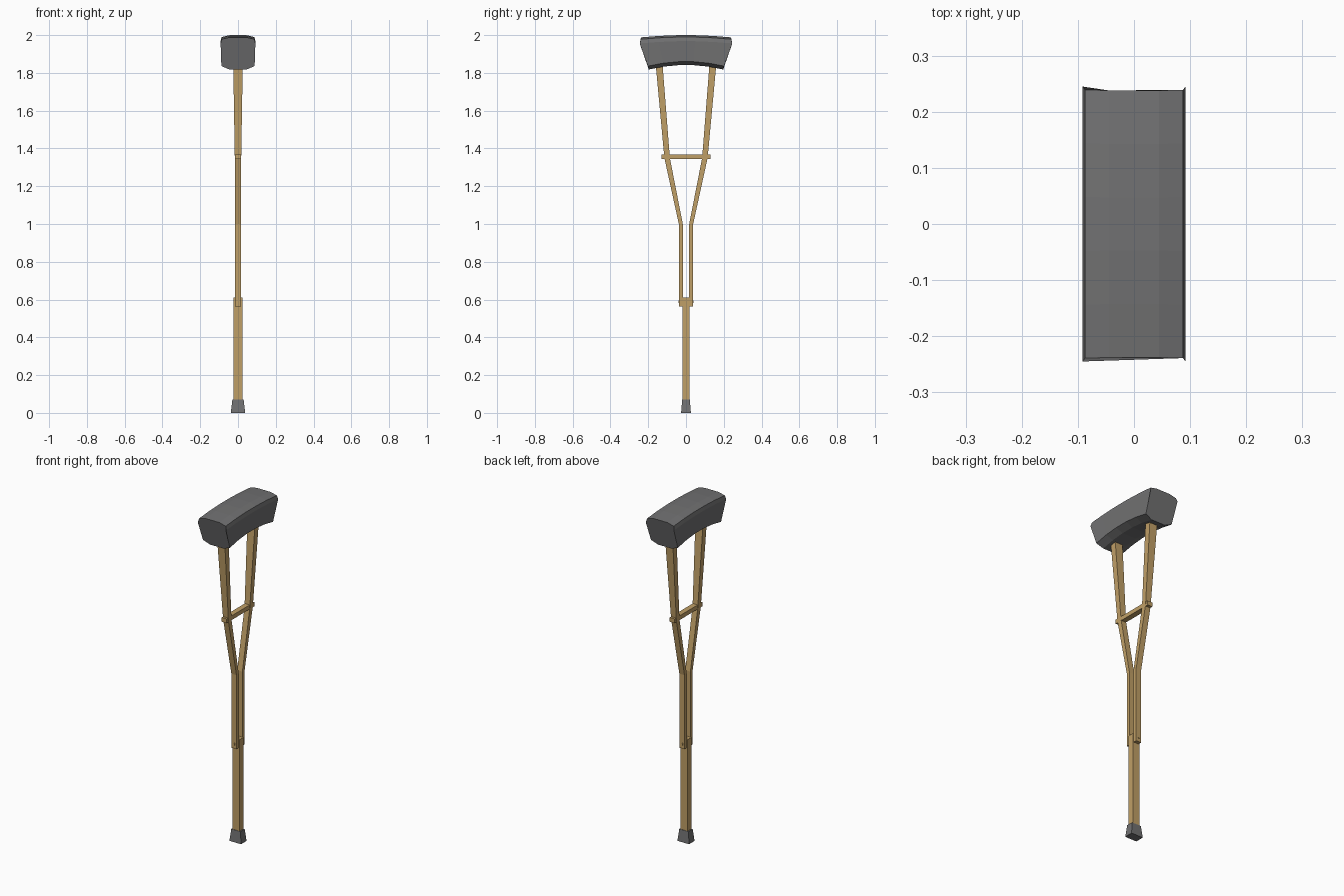
import bpy

if "Cube" in bpy.data.objects:
    bpy.data.objects.remove(bpy.data.objects["Cube"])


def material(name, color):
    m = bpy.data.materials.new(name)
    m.diffuse_color = (*color, 1.0)
    m.use_nodes = True
    m.node_tree.nodes["Principled BSDF"].inputs["Base Color"].default_value = m.diffuse_color
    return m


WOOD = material("tan wood", (0.53, 0.35, 0.135))
RUBBER = material("grey rubber", (0.165, 0.165, 0.168))


def loft(name, rings, mat):
    """Skin a list of equal-length point rings and cap both ends."""
    n = len(rings[0])
    verts = [p for ring in rings for p in ring]
    faces = [tuple(range(n)), tuple(range(len(verts) - n, len(verts)))]
    for r in range(len(rings) - 1):
        a, b = r * n, (r + 1) * n
        for i in range(n):
            j = (i + 1) % n
            faces.append((a + i, a + j, b + j, b + i))
    mesh = bpy.data.meshes.new(name)
    mesh.from_pydata(verts, [], faces)
    mesh.materials.append(mat)
    obj = bpy.data.objects.new(name, mesh)
    bpy.context.collection.objects.link(obj)
    # consistent outward normals
    import bmesh
    bm = bmesh.new()
    bm.from_mesh(mesh)
    bmesh.ops.recalc_face_normals(bm, faces=bm.faces)
    bm.to_mesh(mesh)
    bm.free()
    return obj


def rect(cy, z, hy, hx):
    return [(-hx, cy - hy, z), (hx, cy - hy, z), (hx, cy + hy, z), (-hx, cy + hy, z)]


def bar_y(name, hx, hy, z, hz):
    rings = [[(-hx, y, z - hz), (hx, y, z - hz), (hx, y, z + hz), (-hx, y, z + hz)]
             for y in (-hy, hy)]
    return loft(name, rings, WOOD)


# Bent side rails: centre y, z, half thickness in y, half width in x
rail = [(0.0275, 0.562, 0.0105, 0.017), (0.0275, 1.0, 0.0105, 0.017),
        (0.100, 1.35, 0.0145, 0.017), (0.147, 1.90, 0.0185, 0.026)]
for side, label in ((-1, "front"), (1, "back")):
    loft(label + "_rail", [rect(side * y, z, hy, hx) for y, z, hy, hx in rail], WOOD)

# Lower pole clamped between the rails, with its pin, and the hand grip
loft("lower_pole", [rect(0, 0.04, 0.0175, 0.023), rect(0, 0.612, 0.0175, 0.023)], WOOD)
bar_y("pole_pin", 0.006, 0.041, 0.588, 0.006)
bar_y("hand_grip", 0.016, 0.13, 1.356, 0.0125)

# Rubber foot
loft("foot_tip", [rect(0, 0, 0.026, 0.038), rect(0, 0.07, 0.02, 0.03)], RUBBER)


# Arched underarm pad: rounded section swept along y, splayed towards the top
def pad_ring(t):
    top, bottom = 2.0 - 0.012 * t * t, 1.842 - 0.024 * t * t
    half = [(0.045, top, 0.238), (0.087, top - 0.010, 0.239),
            (0.092, top - 0.032, 0.245), (0.088, bottom + 0.018, 0.202),
            (0.045, bottom, 0.197)]
    right = [(x, y * t, z) for x, z, y in half]
    left = [(-x, y, z) for x, y, z in reversed(right)]
    return right + left


loft("underarm_pad", [pad_ring(t) for t in (-1, -0.6, -0.2, 0.2, 0.6, 1)], RUBBER)
